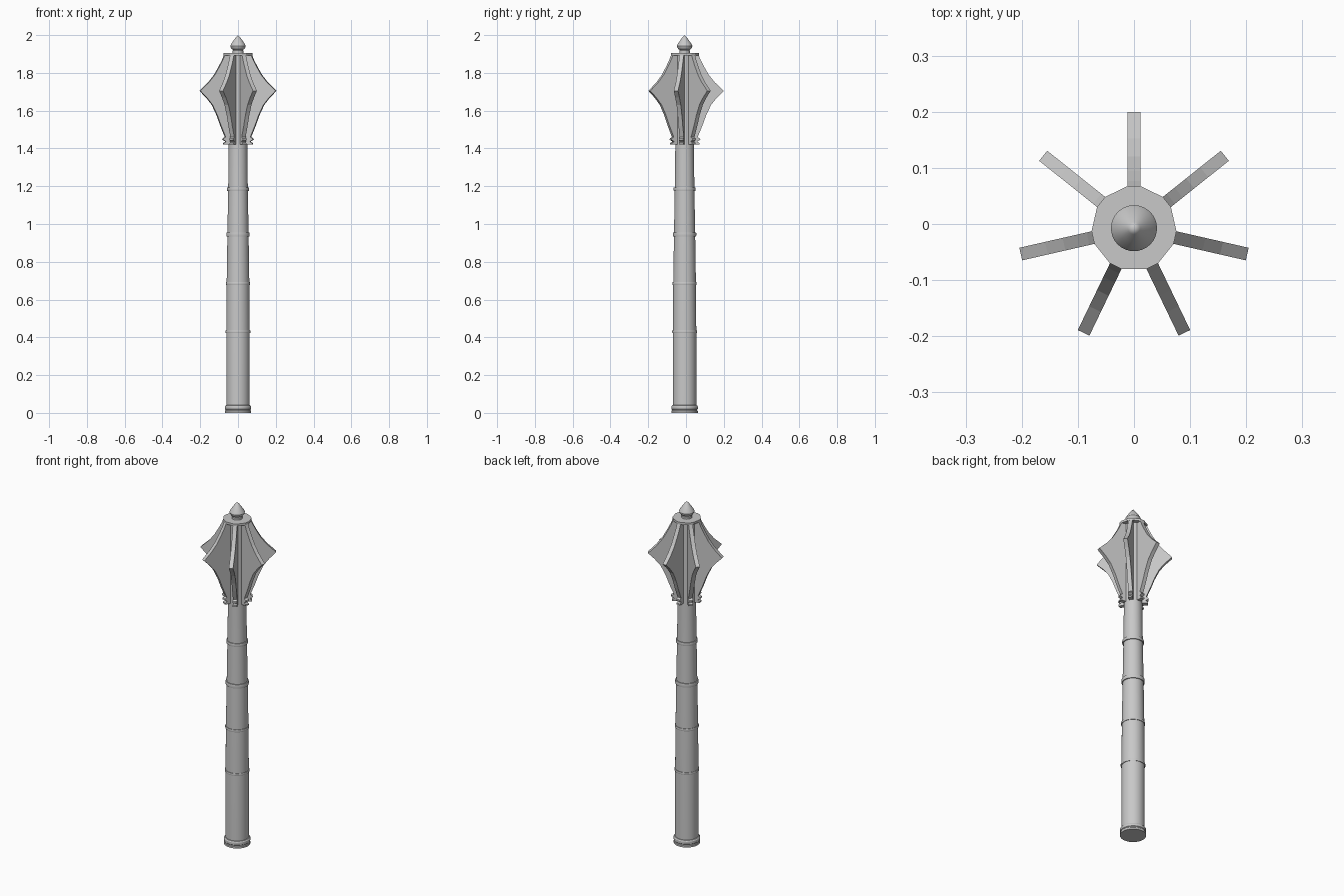
import bpy, bmesh, math

cube = bpy.data.objects.get("Cube")
if cube:
    bpy.data.objects.remove(cube, do_unlink=True)

AXIS_Y = -0.0075      # the shaft axis sits slightly forward of the bounds centre
FLANGES = 7
HALF = 0.0115         # half thickness of a flange

steel = bpy.data.materials.new("grey steel")
steel.use_nodes = True
colour = (0.58, 0.58, 0.58, 1)
steel.diffuse_color = colour
bsdf = next(n for n in steel.node_tree.nodes if n.type == 'BSDF_PRINCIPLED')
bsdf.inputs["Base Color"].default_value = colour


def finish(name, bm, smooth=False):
    bmesh.ops.recalc_face_normals(bm, faces=bm.faces)
    mesh = bpy.data.meshes.new(name)
    bm.to_mesh(mesh)
    bm.free()
    mesh.materials.append(steel)
    obj = bpy.data.objects.new(name, mesh)
    obj.location = (0, AXIS_Y, 0)
    bpy.context.collection.objects.link(obj)
    if smooth:
        bpy.ops.object.select_all(action='DESELECT')
        obj.select_set(True)
        bpy.context.view_layer.objects.active = obj
        bpy.ops.object.shade_smooth_by_angle(angle=math.radians(30))
    return obj


def lathe(name, profile, sides=32):
    """Turn (radius, height) points about the vertical axis and cap the ends."""
    bm = bmesh.new()
    rings = []
    for r, z in profile:
        if r == 0:
            rings.append([bm.verts.new((0, 0, z))] * sides)
        else:
            rings.append([bm.verts.new((r * math.cos(math.tau * i / sides),
                                        r * math.sin(math.tau * i / sides), z))
                          for i in range(sides)])
    for a, b in zip(rings, rings[1:]):
        for i in range(sides):
            j = (i + 1) % sides
            bm.faces.new(list(dict.fromkeys((a[i], a[j], b[j], b[i]))))
    for ring in (rings[0], rings[-1]):
        if ring[0] is not ring[1]:
            bm.faces.new(ring)
    return finish(name, bm, True)


def extrude_outline(name, outline, angle):
    """Stand a (radius, height) outline on the axis as a plate facing angle."""
    bm = bmesh.new()
    c, s = math.cos(angle), math.sin(angle)
    sides = [[bm.verts.new((r * c - t * s, r * s + t * c, z)) for r, z in outline]
             for t in (-HALF, HALF)]
    bm.faces.new(sides[0])
    bm.faces.new(sides[1][::-1])
    n = len(outline)
    for i in range(n):
        j = (i + 1) % n
        bm.faces.new((sides[0][i], sides[0][j], sides[1][j], sides[1][i]))
    return finish(name, bm)


# Tapered shaft, running up through the head
lathe("shaft", [(0.062, 0.03), (0.062, 0.43), (0.060, 0.685), (0.056, 0.945),
                (0.052, 1.185), (0.049, 1.42), (0.049, 1.90)])

# Stepped pommel at the foot
lathe("pommel", [(0.070, 0), (0.070, 0.010), (0.067, 0.013), (0.067, 0.017),
                 (0.070, 0.020), (0.070, 0.034), (0.066, 0.040), (0.060, 0.041)])

# Raised collars along the shaft
for i, (z, r, h) in enumerate([(0.43, 0.066, 0.006), (0.685, 0.064, 0.007),
                               (0.945, 0.062, 0.011), (1.185, 0.058, 0.009)]):
    lathe(f"collar_{i + 1}", [(r - 0.008, z - h), (r - 0.001, z - h),
                              (r, z - h * 0.5), (r, z + h * 0.5),
                              (r - 0.001, z + h), (r - 0.008, z + h)])

# Pointed flanges with notched feet, one facing straight back
flange_outline = [
    (0.040, 1.42), (0.079, 1.42), (0.079, 1.429), (0.069, 1.434), (0.069, 1.438),
    (0.083, 1.446), (0.081, 1.453), (0.069, 1.460), (0.094, 1.52), (0.114, 1.575),
    (0.140, 1.63), (0.172, 1.67), (0.207, 1.705), (0.160, 1.750),
    (0.128, 1.790), (0.102, 1.835), (0.084, 1.870), (0.073, 1.897), (0.040, 1.897)]
angles = [math.pi / 2 + math.tau * i / FLANGES for i in range(FLANGES)]
for i, a in enumerate(angles):
    extrude_outline(f"flange_{i + 1}", flange_outline, a)

# Top plate whose corners are cut flat across each flange
bm = bmesh.new()
loops = [[bm.verts.new((0.075 * math.cos(a) - t * math.sin(a),
                        0.075 * math.sin(a) + t * math.cos(a), z))
          for a in angles for t in (-HALF, HALF)] for z in (1.893, 1.906)]
bm.faces.new(loops[0])
bm.faces.new(loops[1])
for i in range(len(loops[0])):
    j = (i + 1) % len(loops[0])
    bm.faces.new((loops[0][i], loops[0][j], loops[1][j], loops[1][i]))
finish("top_plate", bm)

# Finial with a neck and a pointed tip
lathe("finial", [(0.028, 1.900), (0.028, 1.918), (0.025, 1.921), (0.033, 1.926),
                 (0.040, 1.936), (0.041, 1.943), (0.037, 1.952), (0.024, 1.971),
                 (0.011, 1.989), (0, 2.0)])
